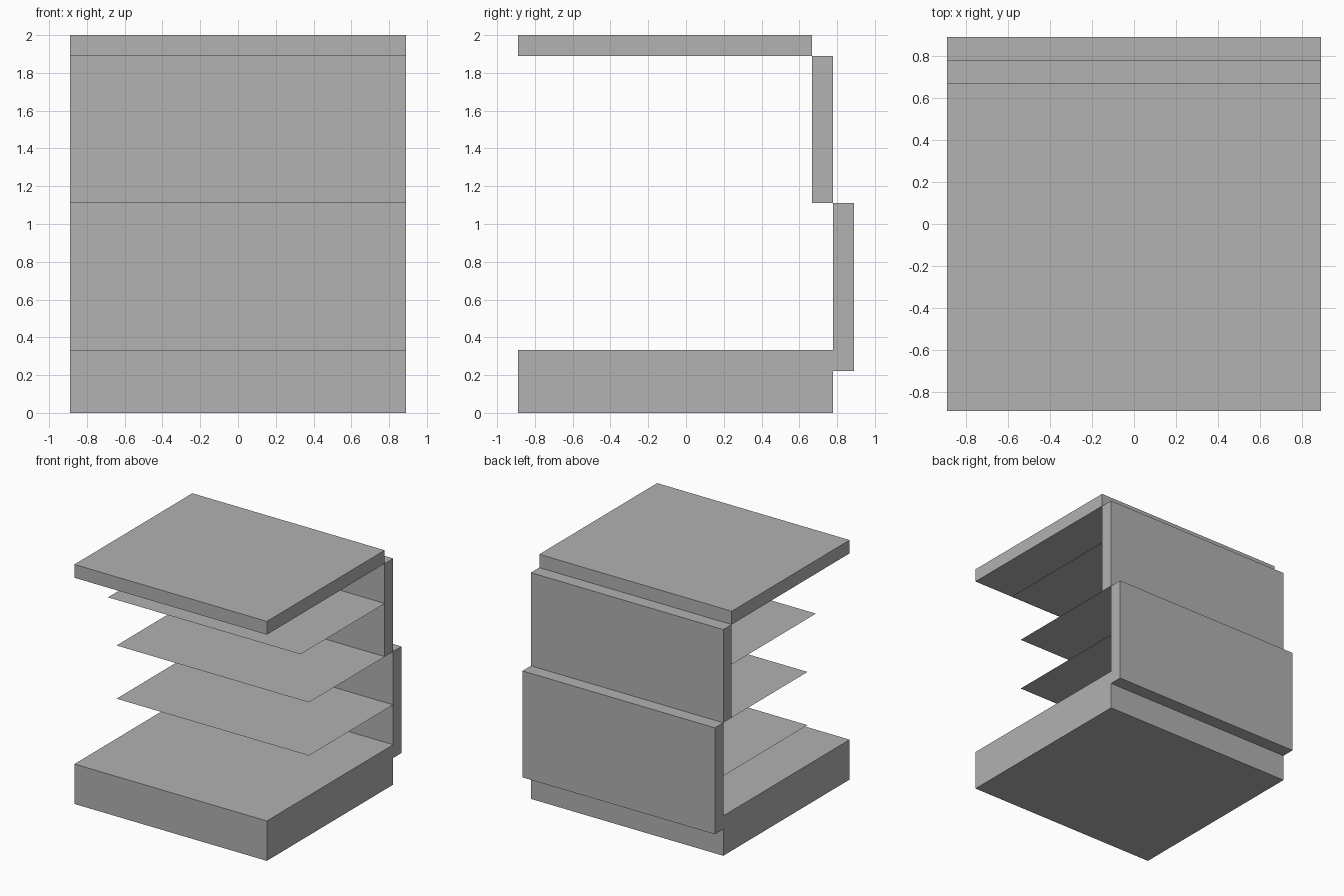
import bpy

if "Cube" in bpy.data.objects:
    bpy.data.objects.remove(bpy.data.objects["Cube"])

U = 1 / 9          # module: panel thickness
HALF_W = 8 * U     # half of the overall width

grey = bpy.data.materials.new("light grey")
grey.diffuse_color = (0.445, 0.445, 0.445, 1)
grey.use_nodes = True
grey.node_tree.nodes["Principled BSDF"].inputs["Base Color"].default_value = grey.diffuse_color


def finish(name, scale):
    """Name, size and colour the newest object."""
    ob = bpy.context.object
    ob.name = name
    ob.scale = scale
    bpy.ops.object.transform_apply(location=False, rotation=False, scale=True)
    ob.data.materials.append(grey)


def slab(name, y0, y1, z0, z1):
    """Full-width box, depth and height given in modules."""
    bpy.ops.mesh.primitive_cube_add(
        size=1, location=(0, (y0 + y1) / 2 * U, (z0 + z1) / 2 * U))
    finish(name, (2 * HALF_W, (y1 - y0) * U, (z1 - z0) * U))


def sheet(name, y0, y1, z):
    """Full-width paper-thin shelf."""
    bpy.ops.mesh.primitive_plane_add(
        size=1, location=(0, (y0 + y1) / 2 * U, z * U))
    finish(name, (2 * HALF_W, (y1 - y0) * U, 1))


# Base, stepped back panels and top
slab("base", -8, 7, 0, 3)
slab("lower_back_panel", 7, 8, 2, 10)
slab("upper_back_panel", 6, 7, 10, 17)
slab("top_board", -8, 6, 17, 18)

# Thin shelves reaching forward from the back panels
sheet("lower_shelf", -3, 7, 6)
sheet("middle_shelf", -3, 7, 10)
sheet("upper_shelf", -4, 6, 14)
